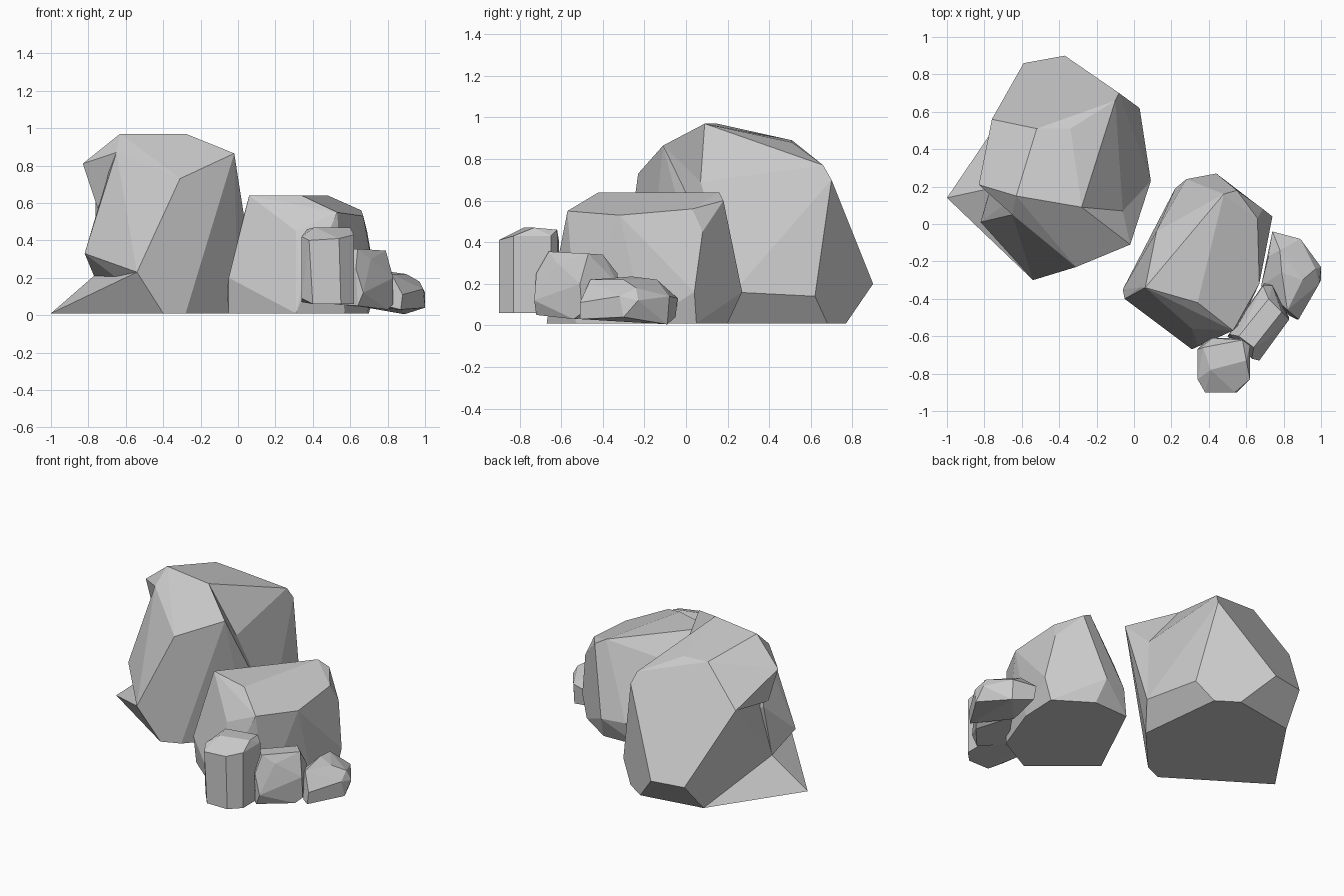
import bpy, bmesh, math


def rock(name, *hulls):
    """One faceted rock made of one or more convex chunks."""
    mesh = bpy.data.meshes.new(name)
    for pts in hulls:
        bm = bmesh.new()
        for p in pts:
            bm.verts.new(p)
        res = bmesh.ops.convex_hull(bm, input=bm.verts)
        junk = {g for g in res["geom_interior"] + res["geom_unused"]
                if isinstance(g, bmesh.types.BMVert)}
        bmesh.ops.delete(bm, geom=list(junk), context='VERTS')
        # merge nearly flat triangles into broad facets
        bmesh.ops.dissolve_limit(bm, angle_limit=math.radians(7),
                                 verts=bm.verts, edges=bm.edges)
        bmesh.ops.recalc_face_normals(bm, faces=bm.faces)
        bm.from_mesh(mesh)
        bm.to_mesh(mesh)
        bm.free()
    ob = bpy.data.objects.new(name, mesh)
    bpy.context.collection.objects.link(ob)
    return ob


# Tall boulder: shared corner points
crown = [(-.28, .09, .97), (-.63, .15, .97)]
right_low = [(.09, .23, .16), (0, .11, .01)]
fold = (-.06, .07, .69)
left_mid, notch = (-.76, .56, .645), (-.77, .19, .21)
back_foot = (-.62, .70, .01)
toe, toe_base = (-.54, -.30, .23), (-.40, -.25, .01)

leaning_front = crown + right_low + [
    fold, notch, toe, toe_base, (-.28, -.20, .01), (-.75, .25, .55),
    (-.31, -.23, .73), (-.02, -.11, .865), (-.65, .05, .87), (-.82, .01, .33)]
back_mass = crown + right_low + [
    back_foot, (-.59, .86, .20), fold, left_mid, notch, toe_base,
    (-.52, .51, .89), (-.34, .51, .88), (-.11, .43, .76), (-.10, .66, .77),
    (-.08, .70, .70), (.03, .62, .14), (-.37, .90, .20),
    (-.065, .68, .01), (-.20, .77, .01)]
# outcrop high on the left side, and the spur at its foot
left_outcrop = crown + [(-.83, .21, .81), left_mid, (-.75, .20, .57),
                        (-.52, .51, .89), (-.65, .05, .87)]
side_spur = [back_foot, notch, toe, toe_base, (-1, .14, .01)]
rock("tall_boulder", leaning_front, back_mass, left_outcrop, side_spur)

# Medium boulder
rock("medium_boulder", [
    (.06, -.34, .64), (.34, -.42, .64), (.48, .16, .64),
    (.31, -.56, .45), (.53, -.57, .55), (.67, -.32, .53), (.66, .03, .56),
    (.55, .18, .60), (.69, .08, .45), (.74, .04, .16), (.44, .27, .16),
    (.28, .24, .16), (.12, -.04, .50), (.03, -.34, .53), (-.06, -.35, .13),
    (-.05, -.40, .20), (.34, -.65, .14), (-.05, -.37, .01), (.31, -.67, .01),
    (.57, -.53, .01), (.69, -.20, .01), (.70, .05, .01), (.47, .20, .01),
    (.22, .19, .01)])

# Three small stones along the front right foot
rock("upright_stone", [
    (.37, -.66, .46), (.41, -.78, .47), (.60, -.73, .47), (.58, -.62, .46),
    (.42, -.61, .40), (.34, -.67, .41), (.34, -.83, .42), (.38, -.90, .40),
    (.54, -.90, .41), (.62, -.83, .43), (.62, -.65, .43),
    (.34, -.83, .09), (.40, -.90, .06), (.55, -.90, .06), (.62, -.83, .06),
    (.62, -.65, .06), (.56, -.61, .06), (.40, -.61, .06), (.34, -.67, .07)])
rock("middle_stone", [
    (.64, -.66, .355), (.71, -.62, .30), (.79, -.47, .345), (.72, -.40, .34),
    (.69, -.33, .25), (.56, -.60, .35), (.51, -.59, .25), (.63, -.72, .25),
    (.67, -.73, .12), (.83, -.51, .20), (.83, -.50, .06), (.74, -.33, .20),
    (.70, -.31, .05), (.64, -.72, .05), (.50, -.60, .06), (.80, -.54, .03)])
rock("low_stone", [
    (.82, -.46, .22), (.79, -.26, .235), (.78, -.14, .22), (.90, -.30, .22),
    (.97, -.24, .18), (.89, -.08, .14), (.74, -.04, .13), (.75, -.05, .04),
    (.89, -.09, .005), (1, -.23, .12), (1, -.30, .04), (.99, -.32, .14),
    (.88, -.51, .11), (.87, -.51, .03), (.83, -.49, .04), (.68, -.33, .12),
    (.69, -.31, .04), (.72, -.17, .17)])
